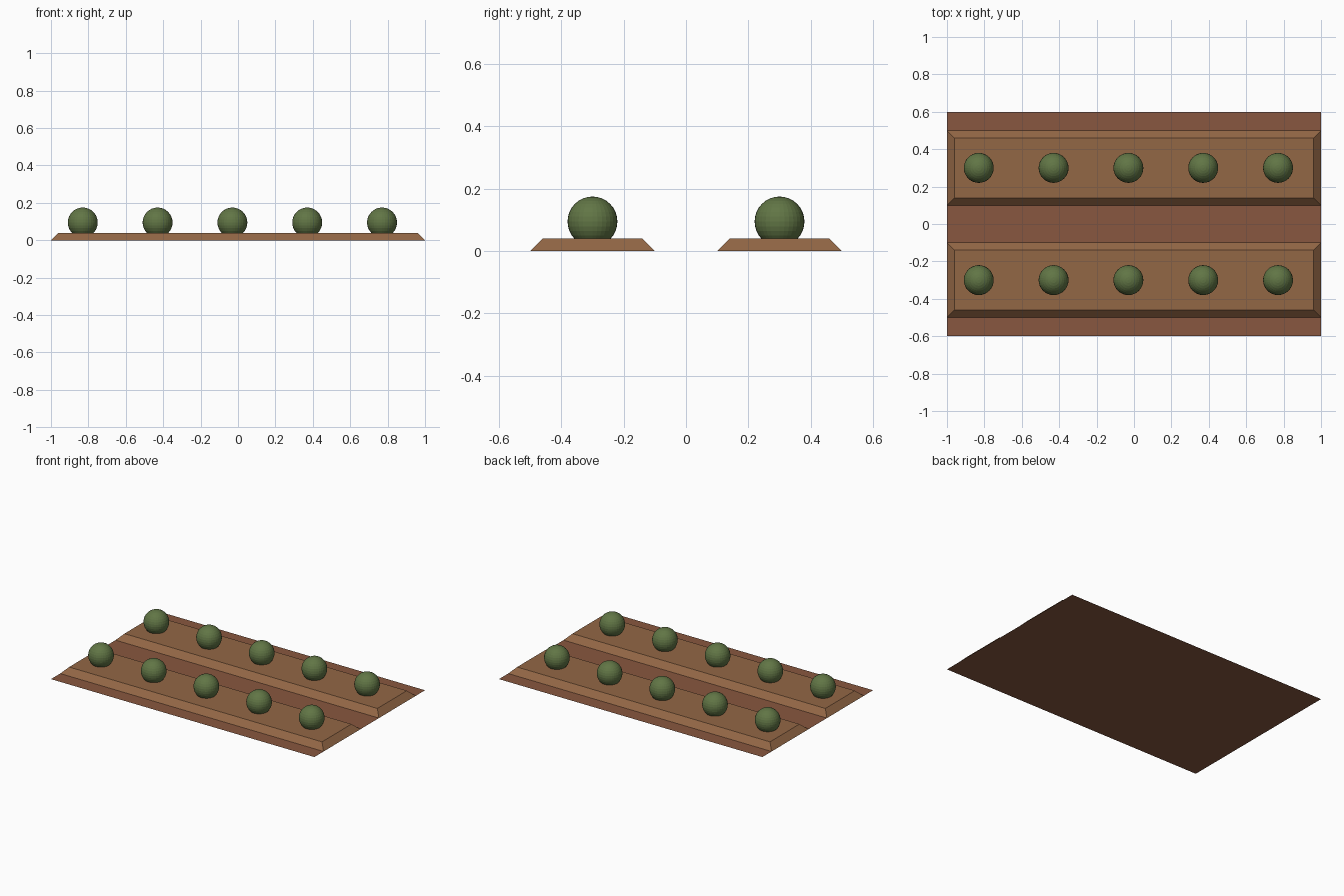
import bpy, bmesh

if "Cube" in bpy.data.objects:
    bpy.data.objects.remove(bpy.data.objects["Cube"])


def material(name, color):
    m = bpy.data.materials.new(name)
    m.diffuse_color = (*color, 1)
    m.use_nodes = True
    m.node_tree.nodes["Principled BSDF"].inputs["Base Color"].default_value = m.diffuse_color
    return m


def add_object(name, bm, mat, location):
    mesh = bpy.data.meshes.new(name)
    bm.to_mesh(mesh)
    bm.free()
    mesh.materials.append(mat)
    obj = bpy.data.objects.new(name, mesh)
    obj.location = location
    bpy.context.collection.objects.link(obj)
    return obj


soil = material("soil", (0.25, 0.095, 0.05))
ridge_soil = material("ridge_soil", (0.29, 0.135, 0.06))
leaf = material("leaf", (0.12, 0.18, 0.06))

# Flat ground sheet
bm = bmesh.new()
bmesh.ops.create_grid(bm, x_segments=1, y_segments=1, size=1)
bmesh.ops.scale(bm, vec=(1, 0.6, 1), verts=bm.verts)
add_object("field_ground", bm, soil, (0, 0, 0))

HEIGHT, SLOPE, RADIUS = 0.04, 0.04, 0.08
for row, y in enumerate((-0.3, 0.3), 1):
    # Raised bed: sheet extruded up with sloping sides, open underneath
    bm = bmesh.new()
    bmesh.ops.create_grid(bm, x_segments=1, y_segments=1, size=1)
    bmesh.ops.scale(bm, vec=(1, 0.2, 1), verts=bm.verts)
    bm.faces.ensure_lookup_table()
    bmesh.ops.inset_region(bm, faces=bm.faces[:], thickness=SLOPE, depth=0,
                           use_boundary=True, use_even_offset=True)
    for v in bm.verts:
        if abs(v.co.x) < 0.99:
            v.co.z = HEIGHT
    bmesh.ops.recalc_face_normals(bm, faces=bm.faces)
    if sum(f.normal.z for f in bm.faces) < 0:
        bmesh.ops.reverse_faces(bm, faces=bm.faces)
    add_object(f"raised_bed_{row}", bm, ridge_soil, (0, y, 0))

    # Row of round plants sunk slightly into the bed
    for i in range(5):
        bm = bmesh.new()
        bmesh.ops.create_uvsphere(bm, u_segments=32, v_segments=16, radius=RADIUS)
        add_object(f"plant_{row}_{i + 1}", bm, leaf, (-0.83 + 0.4 * i, y, 0.095))
